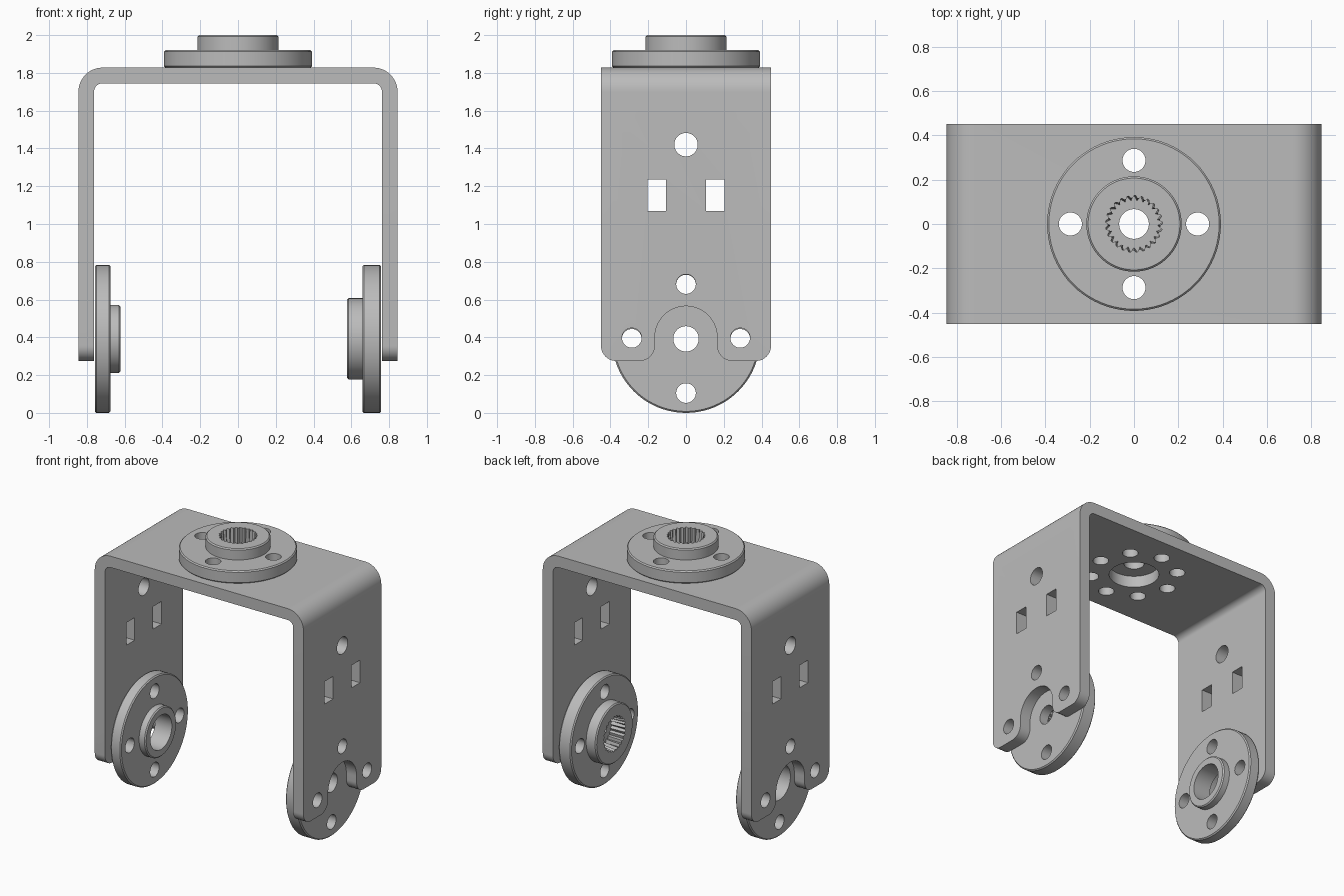
import bpy, bmesh
from math import pi, sin, cos, radians
from mathutils import Matrix, Vector

cube = bpy.data.objects.get("Cube")
if cube:
    bpy.data.objects.remove(cube, do_unlink=True)

grey = bpy.data.materials.new("satin_grey")
grey.use_nodes = True
colour = (0.5, 0.5, 0.5, 1)
grey.diffuse_color = colour
grey.node_tree.nodes["Principled BSDF"].inputs["Base Color"].default_value = colour

# Main dimensions
HALF_X, HALF_Y, TOP, BOTTOM = 0.845, 0.45, 1.828, 0.275
WALL, AXLE_Z = 0.083, 0.392
DISC_R, BOLT_RING, BOLT_R = 0.392, 0.287, 0.052
ALONG_X = Matrix.Rotation(pi / 2, 4, 'Y')


def make(name, bm):
    bmesh.ops.recalc_face_normals(bm, faces=bm.faces)
    mesh = bpy.data.meshes.new(name)
    bm.to_mesh(mesh)
    bm.free()
    mesh.materials.append(grey)
    ob = bpy.data.objects.new(name, mesh)
    bpy.context.collection.objects.link(ob)
    return ob


def combine(ob, tool, operation):
    """Bake a boolean into ob and drop the tool."""
    mod = ob.modifiers.new("shape", 'BOOLEAN')
    mod.object, mod.operation, mod.solver = tool, operation, 'EXACT'
    graph = bpy.context.evaluated_depsgraph_get()
    baked = bpy.data.meshes.new_from_object(ob.evaluated_get(graph))
    ob.modifiers.clear()
    ob.data = baked
    bpy.data.objects.remove(tool, do_unlink=True)


def smooth(ob):
    bpy.ops.object.select_all(action='DESELECT')
    ob.select_set(True)
    bpy.context.view_layer.objects.active = ob
    bpy.ops.object.shade_smooth_by_angle(angle=radians(30))


def arc(cx, cy, r, start, end, steps=12):
    return [(cx + r * cos(radians(start + (end - start) * i / steps)),
             cy + r * sin(radians(start + (end - start) * i / steps)))
            for i in range(steps + 1)]


def mirrored(half):
    return half + [(-a, b) for a, b in reversed(half)]


def prism(name, points, place, depth):
    """Extrude a 2D outline, centred about its own plane."""
    bm = bmesh.new()
    face = bm.faces.new([bm.verts.new(place(a, b, -depth)) for a, b in points])
    grown = bmesh.ops.extrude_face_region(bm, geom=[face])
    shift = place(0, 0, depth) - place(0, 0, -depth)
    bmesh.ops.translate(bm, vec=shift, verts=[v for v in grown["geom"]
                                              if isinstance(v, bmesh.types.BMVert)])
    return make(name, bm)


def drill(bm, centre, r, length, turn=Matrix()):
    bmesh.ops.create_cone(bm, cap_ends=True, segments=40, radius1=r, radius2=r,
                          depth=length, matrix=Matrix.Translation(centre) @ turn)


# Bent sheet bracket
R_OUT, R_IN = 0.128, 0.045
inner = HALF_X - WALL
half = ([(inner, 0.1)] + [(HALF_X, 0.1)]
        + arc(HALF_X - R_OUT, TOP - R_OUT, R_OUT, 0, 90))
inside = arc(inner - R_IN, TOP - WALL - R_IN, R_IN, 90, 0)
outline = half + [(-a, b) for a, b in reversed(half)] \
    + [(-a, b) for a, b in reversed(inside)] + inside
bracket = prism("u_bracket", outline, lambda a, b, d: Vector((a, d, b)), HALF_Y)

# Leg ends: rounded corners and a flared axle notch
NOTCH, FLARE = 0.165, 0.08
side = ([(HALF_Y, 2.1)]
        + arc(HALF_Y - FLARE, BOTTOM + FLARE, FLARE, 0, -90)
        + arc(NOTCH + FLARE, BOTTOM + FLARE, FLARE, 270, 180)
        + arc(0, 0.4, NOTCH, 0, 86, 20))
combine(bracket, prism("leg_outline", mirrored(side),
                       lambda a, b, d: Vector((d, a, b)), 1.0), 'INTERSECT')

# Bracket holes
bm = bmesh.new()
for y, z, r in ((0, 1.42, 0.062), (0, 0.682, BOLT_R),
                (BOLT_RING, 0.397, BOLT_R), (-BOLT_RING, 0.397, BOLT_R)):
    drill(bm, (0, y, z), r, 2, ALONG_X)
for y in (-0.155, 0.155):
    bmesh.ops.create_cube(bm, size=1, matrix=Matrix.Translation((0, y, 1.152))
                          @ Matrix.Diagonal((2, 0.098, 0.165, 1)))
drill(bm, (0, 0, TOP), NOTCH, 0.3)
for i in range(8):
    a = i * pi / 4
    drill(bm, (BOLT_RING * cos(a), BOLT_RING * sin(a), TOP), BOLT_R, 0.3)
combine(bracket, make("bracket_holes", bm), 'DIFFERENCE')
smooth(bracket)


def round_horn(name, disc_h, boss_r, boss_h, bore, splined, matrix):
    """Turned disc with a raised boss, bolt holes and an optional toothed socket."""
    top, c = disc_h + boss_h, 0.008
    profile = [(bore, 0), (DISC_R - c, 0), (DISC_R, c), (DISC_R, disc_h - c),
               (DISC_R - c, disc_h), (boss_r, disc_h), (boss_r, top - c),
               (boss_r - c, top), (bore, top)]
    bm = bmesh.new()
    ring = [bm.verts.new((r, 0, z)) for r, z in profile]
    edges = [bm.edges.new((ring[i - 1], ring[i])) for i in range(len(ring))]
    bmesh.ops.spin(bm, geom=ring + edges, cent=(0, 0, 0), axis=(0, 0, 1),
                   angle=2 * pi, steps=80, use_merge=True)
    bmesh.ops.remove_doubles(bm, verts=bm.verts, dist=0.0001)
    horn = make(name, bm)

    bm = bmesh.new()
    for i in range(4):
        a = i * pi / 2
        drill(bm, (BOLT_RING * cos(a), BOLT_RING * sin(a), disc_h / 2), BOLT_R, 0.3)
    if splined:
        depth, teeth = 0.11, 25
        made = bmesh.ops.create_cone(bm, cap_ends=True, segments=2 * teeth,
                                     radius1=0.128, radius2=0.128, depth=2 * depth,
                                     matrix=Matrix.Translation((0, 0, top)))
        floor = [v for v in made["verts"] if v.co.z < top]
        for i, v in enumerate(floor):
            if i % 2:
                v.co.x *= 0.83
                v.co.y *= 0.83
    combine(horn, make(name + "_holes", bm), 'DIFFERENCE')
    horn.data.transform(matrix)
    smooth(horn)


# Top and left drive horns, right idler horn
round_horn("top_horn", 0.092, 0.215, 0.08, 0.067, True,
           Matrix.Translation((0, 0, TOP)))
round_horn("left_horn", 0.1, 0.215, 0.08, 0.067, True,
           Matrix.Translation((inner - 0.004, 0, AXLE_Z)) @ ALONG_X.inverted())
round_horn("right_idler", 0.083, 0.18, 0.052, 0.125, False,
           Matrix.Translation((0.004 - inner, 0, AXLE_Z)) @ ALONG_X)
